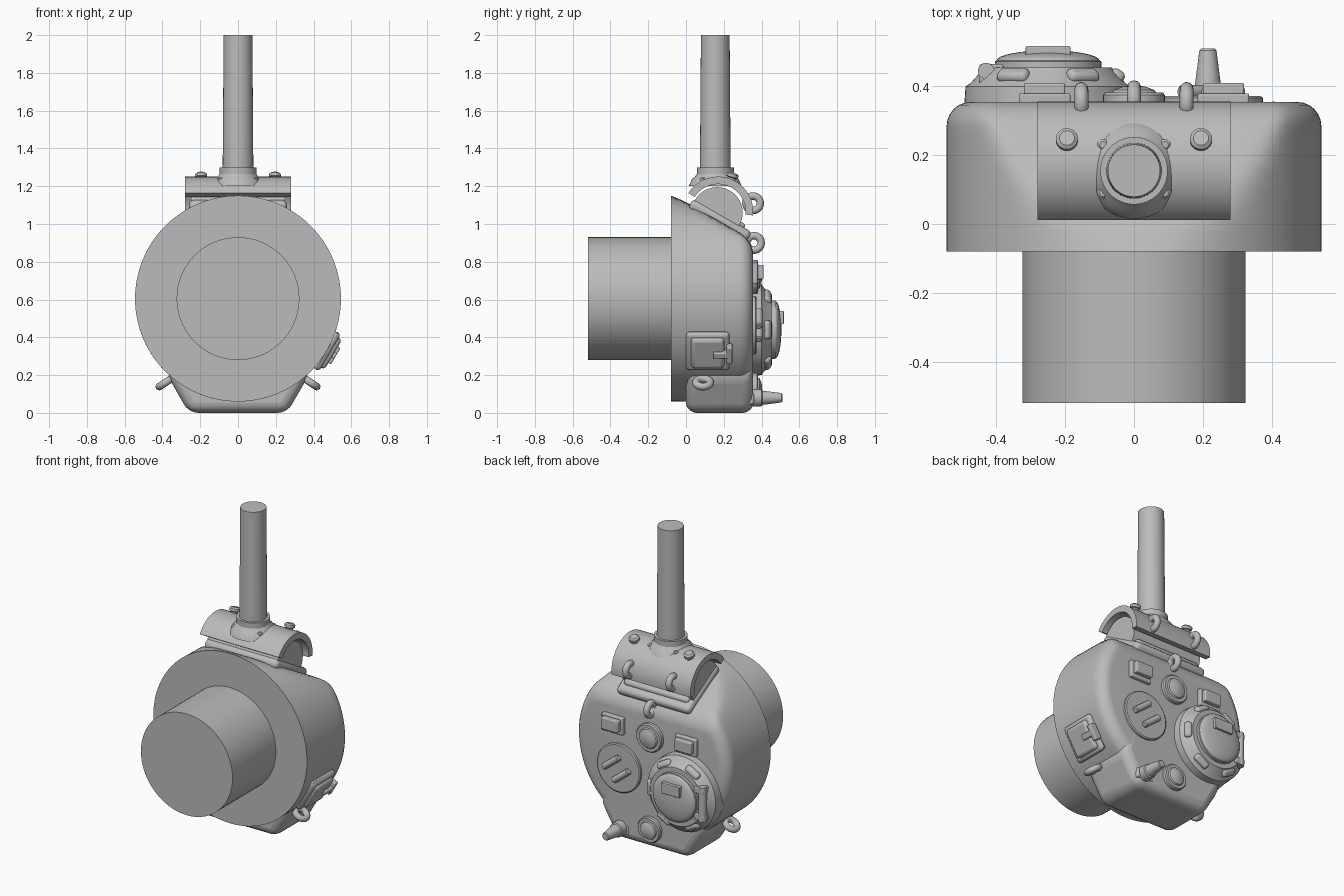
import bpy, bmesh
from math import sin, cos, pi, radians, sqrt
from mathutils import Vector, Matrix

if "Cube" in bpy.data.objects:
    bpy.data.objects.remove(bpy.data.objects["Cube"], do_unlink=True)

grey = bpy.data.materials.new("steel grey")
grey.use_nodes = True
grey.diffuse_color = (0.5, 0.5, 0.5, 1)
grey.node_tree.nodes["Principled BSDF"].inputs["Base Color"].default_value = (0.5, 0.5, 0.5, 1)

X, Y, Z = Vector((1, 0, 0)), Vector((0, 1, 0)), Vector((0, 0, 1))
BACK = 0.355                      # plane of the roof plate
MID = 0.605                       # height of the drum axis


def finish(name, bm, bevel=0, segments=3):
    bmesh.ops.recalc_face_normals(bm, faces=bm.faces)
    mesh = bpy.data.meshes.new(name)
    bm.to_mesh(mesh)
    bm.free()
    ob = bpy.data.objects.new(name, mesh)
    bpy.context.collection.objects.link(ob)
    mesh.materials.append(grey)
    bpy.context.view_layer.objects.active = ob
    bpy.ops.object.select_all(action='DESELECT')
    ob.select_set(True)
    bpy.ops.object.shade_smooth_by_angle(angle=radians(32))
    if bevel:
        mod = ob.modifiers.new("bevel", 'BEVEL')
        mod.width, mod.segments, mod.limit_method = bevel, segments, 'ANGLE'
    return ob


def frame(origin, normal, side):
    """Matrix whose local z is the normal and local x is the side direction."""
    n = Vector(normal).normalized()
    s = Vector(side).normalized()
    return Matrix.Translation(origin) @ Matrix((s, n.cross(s), n)).transposed().to_4x4()


def loft(name, rings):
    bm = bmesh.new()
    loops = [[bm.verts.new(p) for p in ring] for ring in rings]
    n = len(loops[0])
    for a, b in zip(loops, loops[1:]):
        for i in range(n):
            bm.faces.new((a[i], a[(i + 1) % n], b[(i + 1) % n], b[i]))
    bm.faces.new(loops[0])
    bm.faces.new(loops[-1])
    return finish(name, bm)


def turned(name, origin, axis, profile, n=40):
    """Solid of revolution; profile is (radius, distance along axis)."""
    axis = Vector(axis).normalized()
    m = frame(origin, axis, axis.orthogonal())
    return loft(name, [[m @ Vector((r * cos(2 * pi * i / n), r * sin(2 * pi * i / n), h))
                        for i in range(n)] for r, h in profile])


def box(name, origin, size, normal=Z, side=X, bevel=0.012):
    bm = bmesh.new()
    bmesh.ops.create_cube(bm, size=1)
    bmesh.ops.transform(bm, matrix=frame(origin, normal, side) @ Matrix.Diagonal((*size, 1)), verts=bm.verts)
    return finish(name, bm, bevel)


def prism(name, pts, direction, lo, hi, bevel=0):
    """Extrude a cross-section given as 3D points along a direction."""
    bm = bmesh.new()
    face = bm.faces.new([bm.verts.new(Vector(p) + direction * lo) for p in pts])
    ext = bmesh.ops.extrude_face_region(bm, geom=[face])["geom"]
    bmesh.ops.translate(bm, vec=direction * (hi - lo),
                        verts=[v for v in ext if isinstance(v, bmesh.types.BMVert)])
    return finish(name, bm, bevel, 5)


def ring(name, origin, normal, side, major=0.038, minor=0.02, n=28, k=12):
    m = frame(origin, normal, side)
    bm = bmesh.new()
    grid = [[bm.verts.new(m @ Vector(((major + minor * cos(b)) * cos(a), (major + minor * cos(b)) * sin(a),
                                      minor * sin(b)))) for b in [2 * pi * j / k for j in range(k)]]
            for a in [2 * pi * i / n for i in range(n)]]
    for i in range(n):
        for j in range(k):
            bm.faces.new((grid[i][j], grid[(i + 1) % n][j], grid[(i + 1) % n][(j + 1) % k], grid[i][(j + 1) % k]))
    return finish(name, bm)


# Drum shaped shell: rounded roof edge and a sloping gun face cut across the top
def shell_ring(y, inset, n=112):
    r, top, soft, pts = 0.545 - inset, 1.12 - 0.58 * y - inset, 0.025, []
    for i in range(n):
        a = 2 * pi * i / n
        z = MID + r * sin(a)
        if y > -0.07:
            z = (z + top - sqrt((z - top) ** 2 + soft ** 2)) / 2
        pts.append((r * cos(a), y, z))
    return pts


ROUND = 0.07
stations = [(-0.08, 0), (-0.03, 0)] + [(0.05 * i, 0) for i in range(6)]
stations += [(BACK - ROUND + ROUND * sin(radians(t)), ROUND * (1 - cos(radians(t)))) for t in range(0, 91, 15)]
loft("turret_shell", [shell_ring(y, inset) for y, inset in stations])

# Lower end of the shell and the basket cylinder in front
half = [(0.26, 0.0), (0.375, 0.2), (0.3, 0.5)]
outline = half + [(-x, z) for x, z in reversed(half)]
prism("lower_shell", [(x, 0, z) for x, z in outline], Y, 0.0, BACK + 0.001, 0.055)
turned("basket", (0, -0.52, MID), Y, [(0.325, 0), (0.325, 0.46)], 72)

# Gun mount, curved mantlet and barrel
slope_n, slope_s = Vector((0, 0.5, 0.866)), X
box("mount_base", (0, 0.18, 1.02), (0.52, 0.36, 0.06), slope_n, slope_s, 0.025)
box("mount_frame", (0, 0.175, 1.045), (0.46, 0.30, 0.06), slope_n, slope_s, 0.02)
turned("mount_roller", (-0.25, 0.165, 1.06), X, [(0.135, 0), (0.135, 0.5)], 48)


def arc(r, angles):
    return [(0, 0.17 + r * cos(radians(a)), 1.065 + r * sin(radians(a))) for a in angles]


sweep = list(range(-6, 149, 7))
prism("mantlet", arc(0.186, sweep) + arc(0.146, reversed(sweep)), X, -0.28, 0.28)
turned("barrel_collar", (0, 0.155, 1.2), Z,
       [(0.14, 0), (0.125, 0.035), (0.108, 0.05), (0.098, 0.065), (0.098, 0.1), (0.085, 0.1)], 48)
turned("barrel", (0, 0.155, 1.2), Z, [(0.082, 0), (0.076, 0.8)], 48)
for sx in (-1, 1):
    for y in (0.09, 0.23):
        turned("collar_bolt", (sx * 0.09, y, 1.2), Z, [(0.017, 0), (0.017, 0.04), (0.01, 0.047)], 16)
    turned("mantlet_knob", (sx * 0.195, 0.235, 1.22), (0, 0.3, 1),
           [(0.022, 0), (0.022, 0.025), (0.032, 0.03), (0.032, 0.045), (0.022, 0.053)], 24)
    # Lifting rings on mantlet and on both flanks
    ring("mantlet_ring", (sx * 0.153, 0.355, 1.11), X, Y)
    ring("flank_ring", (sx * 0.385, 0.09, 0.16), (sx * 0.55, 0, 0.83), Y)
    # Vision blocks on the roof
    box("roof_block_base", (sx * 0.26, BACK + 0.01, 0.74), (0.15, 0.11, 0.03), Y, X, 0.006)
    box("roof_block", (sx * 0.26, BACK + 0.03, 0.745), (0.12, 0.075, 0.05), Y, X, 0.006)
ring("roof_ring", (0, 0.36, 0.9), X, Y)

# Round roof fittings
for name, z, r in (("vent_cap", 0.72, 0.09), ("lower_cap", 0.13, 0.08)):
    turned(name, (0, BACK - 0.01, z), Y, [(r, 0), (r, 0.03), (r * 0.93, 0.037), (r * 0.72, 0.037),
                                         (r * 0.66, 0.045), (r * 0.35, 0.055), (0.004, 0.058)])
turned("loader_hatch", (0.22, BACK - 0.01, 0.465), Y, [(0.155, 0), (0.155, 0.022), (0.148, 0.027)], 56)
bar = Vector((-0.78, 0, 0.62))
for k in (-1, 1):
    mid = Vector((0.225 - 0.035 * k, BACK + 0.03, 0.465 - 0.035 * k))
    turned("hatch_bar", mid - bar * 0.07, bar, [(0.014, 0), (0.02, 0.006), (0.02, 0.134), (0.014, 0.14)], 16)
    box("hatch_bar_foot", mid - Y * 0.015, (0.08, 0.02, 0.035), Y, bar, 0.003)

# Commander cupola with dome, periscopes and hinge
cup = Vector((-0.25, BACK, 0.44))
turned("cupola", cup, Y, [(0.245, -0.03), (0.24, 0.045), (0.225, 0.055), (0.185, 0.1), (0.165, 0.1)], 64)
dome = [(0.155, 0.08), (0.155, 0.118)] + [(0.15 * cos(t * pi / 16), 0.12 + 0.03 * sin(t * pi / 16)) for t in range(8)]
turned("cupola_dome", cup, Y, dome, 56)
box("dome_block", cup + Vector((0, 0.145, 0.065)), (0.13, 0.07, 0.035), Y, X, 0.004)
for deg in (0, 60, 120, 240, 300):
    out = Vector((cos(radians(deg)), 0, sin(radians(deg))))
    tangent = Vector((-out.z, 0, out.x))
    box("periscope", cup + out * 0.2 + Y * 0.075, (0.1, 0.045, 0.04), out * 0.6 + Y * 0.8, tangent, 0.016)
turned("cupola_hinge", cup + Vector((-0.18, 0.09, -0.11)), Z, [(0.024, 0), (0.024, 0.22)], 20)
for dz in (-0.085, 0.085):
    box("hinge_lug", cup + Vector((-0.165, 0.08, dz)), (0.07, 0.06, 0.04), Z, X, 0.006)

# Antenna cone at the lower corner of the roof
box("antenna_foot", (0.215, 0.3, 0.075), (0.12, 0.12, 0.06), Z, X, 0.01)
turned("antenna_cone", (0.215, 0.33, 0.08), Y, [(0.048, 0), (0.045, 0.07), (0.038, 0.075), (0.025, 0.175), (0.02, 0.18)], 28)
ring("roof_eye", (0.42, 0.335, 0.82), (0.5, 0.8, 0.3), (0.8, -0.5, 0), 0.022, 0.008)

# Pistol port on the left flank
port_n = Vector((0.862, 0, -0.508))
port = Vector((0, 0.115, MID)) + port_n * 0.545
box("port_frame", port, (0.23, 0.23, 0.04), port_n, Y, 0.02)
box("port_plate", port + port_n * 0.015, (0.175, 0.185, 0.05), port_n, Y, 0.02)
box("port_latch", port + port_n * 0.03 + Y * 0.08, (0.1, 0.035, 0.05), port_n, Y, 0.006)
box("port_latch_head", port + port_n * 0.03 + Y * 0.115, (0.03, 0.1, 0.05), port_n, Y, 0.006)
